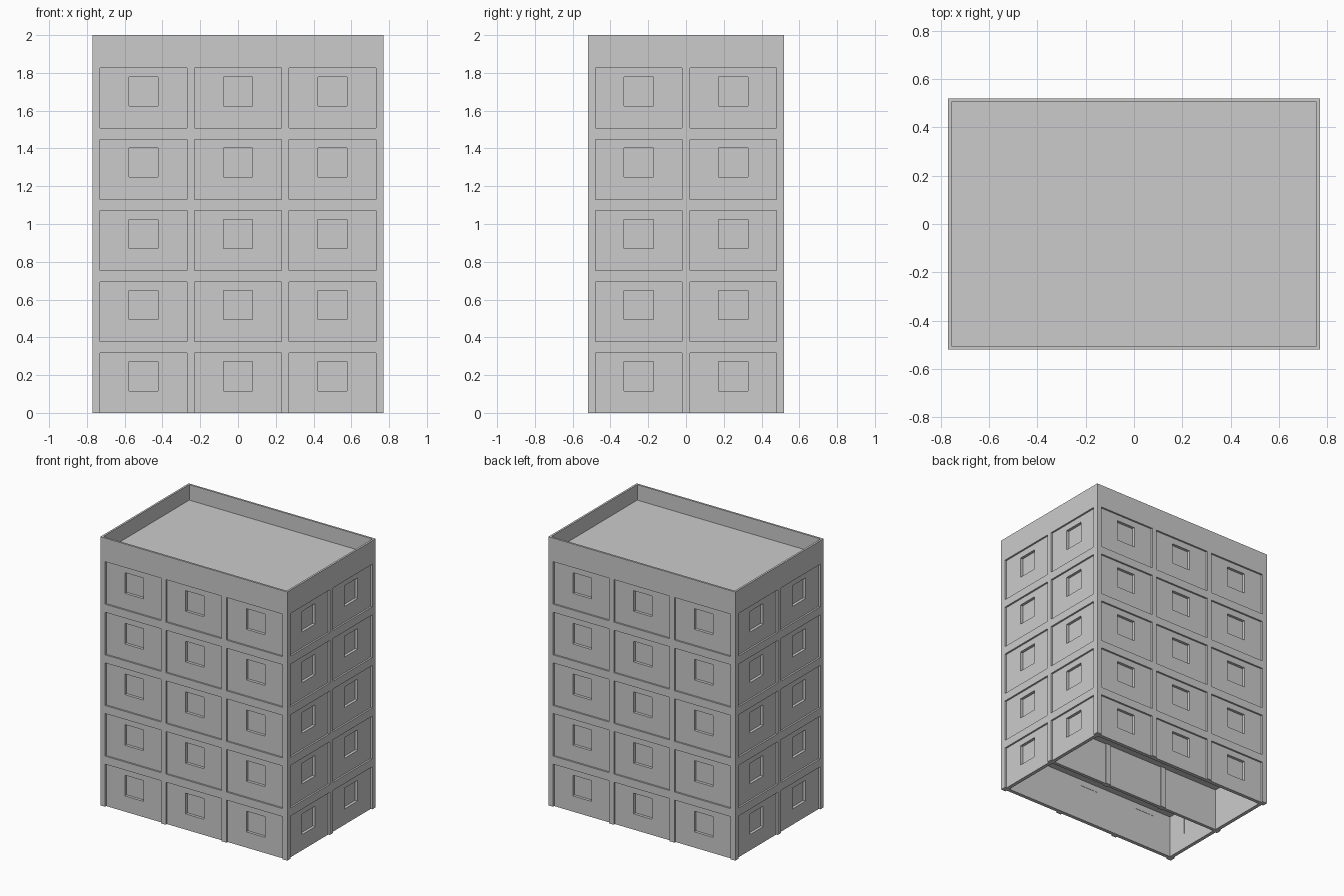
import bpy, bmesh, math
from mathutils import Matrix

if "Cube" in bpy.data.objects:
    bpy.data.objects.remove(bpy.data.objects["Cube"])

FLOORS, FH, BEAM, TOP = 5, 0.377, 0.06, 2.0
HX, HY, POST = 0.77, 0.52, 0.04
ROOM = FH - BEAM                      # clear height below each slab
BAY = 0.5


def add(name, mesh, loc=(0, 0, 0), rot=0):
    ob = bpy.data.objects.new(name, mesh)
    ob.location = loc
    ob.rotation_euler[2] = rot
    bpy.context.collection.objects.link(ob)
    return ob


def to_mesh(bm, name):
    bmesh.ops.recalc_face_normals(bm, faces=bm.faces)
    me = bpy.data.meshes.new(name)
    bm.to_mesh(me)
    bm.free()
    return me


def box(name, sx, sy, z0, z1):
    """Box centred on x and y."""
    bm = bmesh.new()
    bmesh.ops.create_cube(bm, size=1, matrix=Matrix.Translation((0, 0, (z0 + z1) / 2))
                          @ Matrix.Diagonal((sx, sy, z1 - z0, 1)))
    return to_mesh(bm, name)


def frame(name, outer, inner, depth):
    """Rectangle (x0, x1, y0, y1) with a rectangular hole, extruded along z."""
    bm = bmesh.new()

    def loop(r):
        x0, x1, y0, y1 = r
        return [bm.verts.new((x, y, 0)) for x, y in ((x0, y0), (x1, y0), (x1, y1), (x0, y1))]
    a, b = loop(outer), loop(inner)
    faces = [bm.faces.new((a[i], a[(i + 1) % 4], b[(i + 1) % 4], b[i])) for i in range(4)]
    ext = bmesh.ops.extrude_face_region(bm, geom=faces, use_keep_orig=True)
    bmesh.ops.translate(bm, vec=(0, 0, depth),
                        verts=[v for v in ext["geom"] if isinstance(v, bmesh.types.BMVert)])
    return to_mesh(bm, name)


# Shared meshes
half = (BAY - POST) / 2
W, WZ0, WZ1 = 0.077, 0.117, 0.271
panel = frame("wall_panel", (-half, half, 0, ROOM), (-W, W, WZ0, WZ1), 0.027)
panel.transform(Matrix.Rotation(math.pi / 2, 4, 'X'))   # stand upright, outside at -y
pane = box("window_pane", 2 * W, 0.004, WZ0, WZ1)
post = box("post", POST, POST, 0, ROOM)
slab = box("floor_slab", 2 * HX, 2 * HY, ROOM, FH)
inner_wall = box("inner_wall", 2 * HX - 2 * POST, 0.024, 0, ROOM)

# Bay centres on the wall lines: x, y, rotation about z
bays = []
for i in (-1, 0, 1):
    bays += [(i * BAY, -0.5, 0), (i * BAY, 0.5, math.pi)]
for y in (-0.25, 0.25):
    bays += [(0.75, y, math.pi / 2), (-0.75, y, -math.pi / 2)]

# Storeys
for f in range(FLOORS):
    z = f * FH
    add("floor_slab", slab, (0, 0, z))
    add("inner_wall", inner_wall, (0, 0, z))
    for x in (-0.75, -0.25, 0.25, 0.75):
        for y in (-0.5, 0, 0.5):
            add("post", post, (x, y, z))
    for x, y, rot in bays:
        inward = Matrix.Rotation(rot, 3, 'Z')
        for name, mesh, off in (("wall_panel", panel, 0.02), ("window_pane", pane, 0.016)):
            d = inward @ Matrix.Identity(3).col[1] * off
            add(name, mesh, (x + d.x, y + d.y, z), rot)

# Roof parapet
T = 0.015
parapet = frame("parapet", (-HX, HX, -HY, HY), (-HX + T, HX - T, -HY + T, HY - T), TOP - FLOORS * FH)
add("parapet", parapet, (0, 0, FLOORS * FH))
